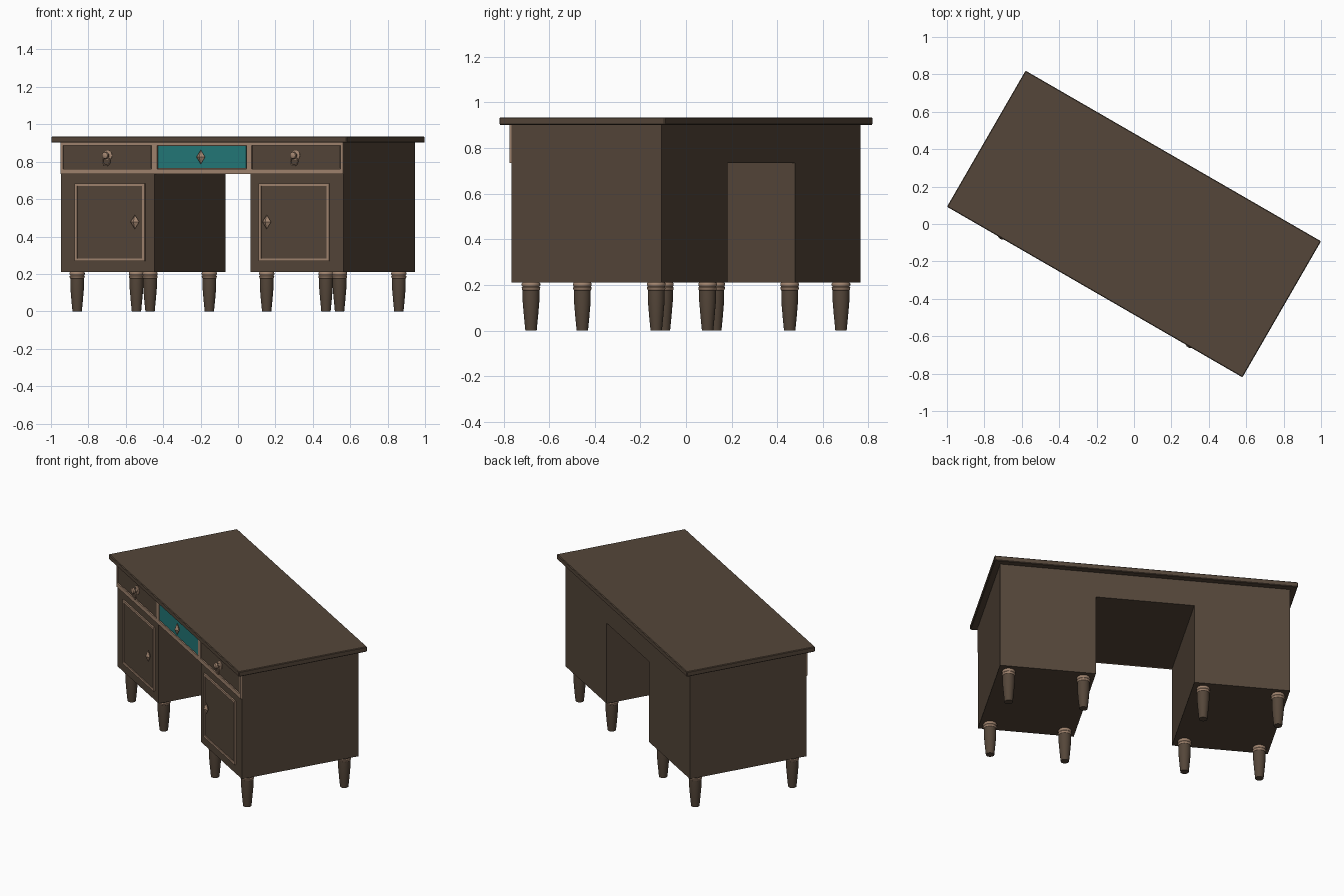
import bpy, bmesh, math
from mathutils import Matrix, Vector

if "Cube" in bpy.data.objects:
    bpy.data.objects.remove(bpy.data.objects["Cube"])

TURN = math.radians(-30)      # whole desk is turned about z


def material(name, rgb):
    m = bpy.data.materials.new(name)
    m.diffuse_color = (*rgb, 1)
    m.use_nodes = True
    m.node_tree.nodes["Principled BSDF"].inputs["Base Color"].default_value = m.diffuse_color
    return m


BROWN = material("dark brown wood", (0.089, 0.061, 0.041))
TAN = material("tan trim", (0.36, 0.235, 0.16))
TEAL = material("teal paint", (0.017, 0.19, 0.19))


def finish(bm, name, mat, smooth=False):
    bmesh.ops.recalc_face_normals(bm, faces=bm.faces)
    me = bpy.data.meshes.new(name)
    bm.to_mesh(me)
    bm.free()
    ob = bpy.data.objects.new(name, me)
    bpy.context.collection.objects.link(ob)
    me.materials.append(mat)
    ob.rotation_euler.z = TURN
    if smooth:
        bpy.ops.object.select_all(action='DESELECT')
        ob.select_set(True)
        bpy.context.view_layer.objects.active = ob
        bpy.ops.object.shade_smooth_by_angle(angle=math.radians(40))
    return ob


def add_box(bm, x0, x1, y0, y1, z0, z1):
    m = Matrix.Translation(((x0 + x1) / 2, (y0 + y1) / 2, (z0 + z1) / 2))
    m = m @ Matrix.Diagonal((x1 - x0, y1 - y0, z1 - z0, 1))
    bmesh.ops.create_cube(bm, size=1, matrix=m)


def box(name, mat, *dims):
    bm = bmesh.new()
    add_box(bm, *dims)
    return finish(bm, name, mat)


def border(name, x0, x1, z0, z1, w, y0, y1):
    """Rectangular moulding made of four strips."""
    bm = bmesh.new()
    add_box(bm, x0, x0 + w, y0, y1, z0, z1)
    add_box(bm, x1 - w, x1, y0, y1, z0, z1)
    add_box(bm, x0 + w, x1 - w, y0, y1, z0, z0 + w)
    add_box(bm, x0 + w, x1 - w, y0, y1, z1 - w, z1)
    return finish(bm, name, TAN)


def lathe(name, mat, profile, at, tilt=None, steps=20):
    """Turn (radius, height) points about an axis, then place it."""
    bm = bmesh.new()
    rings = [[bm.verts.new((r * math.cos(2 * math.pi * i / steps),
                            r * math.sin(2 * math.pi * i / steps), h))
              for i in range(steps)] for r, h in profile]
    for a, b in zip(rings, rings[1:]):
        for i in range(steps):
            j = (i + 1) % steps
            bm.faces.new((a[i], a[j], b[j], b[i]))
    bm.faces.new(rings[0])
    bm.faces.new(rings[-1])
    m = Matrix.Translation(at)
    if tilt:
        m = m @ Matrix.Rotation(tilt, 4, 'X')
    bmesh.ops.transform(bm, matrix=m, verts=bm.verts)
    return finish(bm, name, mat, True)


def diamond(name, x, z):
    """Faceted diamond pull on a short stem."""
    bm = bmesh.new()
    c = Vector((x, -0.398, z))
    rim = [bm.verts.new(c + Vector(d)) for d in
           ((0.027, 0, 0), (0, 0, 0.038), (-0.027, 0, 0), (0, 0, -0.038))]
    tips = [bm.verts.new(c + Vector((0, s, 0))) for s in (-0.017, 0.017)]
    for t in tips:
        for i in range(4):
            bm.faces.new((rim[i], rim[(i + 1) % 4], t))
    return finish(bm, name, TAN)


# Table top with a slight edge bevel
top = box("table_top", BROWN, -0.912, 0.912, -0.42, 0.42, 0.902, 0.935)
bev = top.modifiers.new("edge", 'BEVEL')
bev.width, bev.segments = 0.004, 1

# Body: two pedestals joined by the drawer case
L, W, K = 0.872, 0.38, 0.296
outline = [(-L, 0.21), (-K, 0.21), (-K, 0.735), (K, 0.735),
           (K, 0.21), (L, 0.21), (L, 0.903), (-L, 0.903)]
bm = bmesh.new()
face = bm.faces.new([bm.verts.new((x, -W, z)) for x, z in outline])
ext = bmesh.ops.extrude_face_region(bm, geom=[face])
bmesh.ops.translate(bm, vec=(0, 2 * W, 0),
                    verts=[v for v in ext['geom'] if isinstance(v, bmesh.types.BMVert)])
if not any(f.normal.y < -0.9 for f in bm.faces if f is face):
    bm.normal_update()
finish(bm, "desk_body", BROWN)

# Drawer surround: rails and stiles
bm = bmesh.new()
F = -0.389
add_box(bm, -L, L, F, -W, 0.735, 0.762)
add_box(bm, -L, L, F, -W, 0.888, 0.902)
for x0, x1 in ((-L, -0.857), (-0.308, -0.276), (0.276, 0.308), (0.857, L)):
    add_box(bm, x0, x1, F, -W, 0.762, 0.888)
finish(bm, "drawer_surround", TAN)

# Drawer fronts
for n, x0, x1, mat in (("left", -0.852, -0.313, BROWN), ("middle", -0.271, 0.271, TEAL),
                       ("right", 0.313, 0.852, BROWN)):
    box(n + "_drawer_front", mat, x0, x1, -0.386, -0.379, 0.767, 0.884)

# Knob with hanging ring on the side drawers, diamond on the middle one
diamond("middle_drawer_pull", 0, 0.825)
knob = [(0.026, 0), (0.026, 0.004), (0.012, 0.008), (0.012, 0.018),
        (0.019, 0.026), (0.017, 0.036), (0.008, 0.041)]
for s, n in ((-1, "left"), (1, "right")):
    lathe(n + "_drawer_knob", TAN, knob, (s * 0.58, -0.385, 0.834), math.pi / 2)
    R, r = 0.022, 0.004
    bm = bmesh.new()
    g = [[bm.verts.new((s * 0.58 + (R + r * math.cos(b)) * math.cos(a),
                        -0.405 + r * math.sin(b),
                        0.802 + (R + r * math.cos(b)) * math.sin(a)))
          for b in [math.pi * k / 4 for k in range(8)]]
         for a in [math.pi * k / 10 for k in range(20)]]
    for i in range(20):
        for j in range(8):
            bm.faces.new((g[i][j], g[i - 1][j], g[i - 1][j - 1], g[i][j - 1]))
    finish(bm, n + "_drawer_ring", TAN, True)

    # Doors with moulding and diamond pulls
    xa, xb = sorted((s * 0.352, s * 0.785))
    box(n + "_door_panel", BROWN, xa + 0.01, xb - 0.01, -0.384, -0.379, 0.28, 0.67)
    border(n + "_door_moulding", xa, xb, 0.268, 0.684, 0.015, -0.389, -0.379)
    diamond(n + "_door_pull", s * 0.407, 0.478)

    # Four turned legs with a tan collar per pedestal
    for x in (0.81, 0.36):
        for y, d in ((-0.317, "front"), (0.317, "back")):
            lathe(f"{n}_{d}_leg", BROWN,
                  [(0.025, 0), (0.031, 0.06), (0.037, 0.13), (0.037, 0.178)],
                  (s * x, y, 0))
            lathe(f"{n}_{d}_leg_collar", TAN,
                  [(0.034, 0.174), (0.039, 0.178), (0.041, 0.188), (0.037, 0.193),
                   (0.041, 0.198), (0.041, 0.205), (0.037, 0.212)], (s * x, y, 0))
